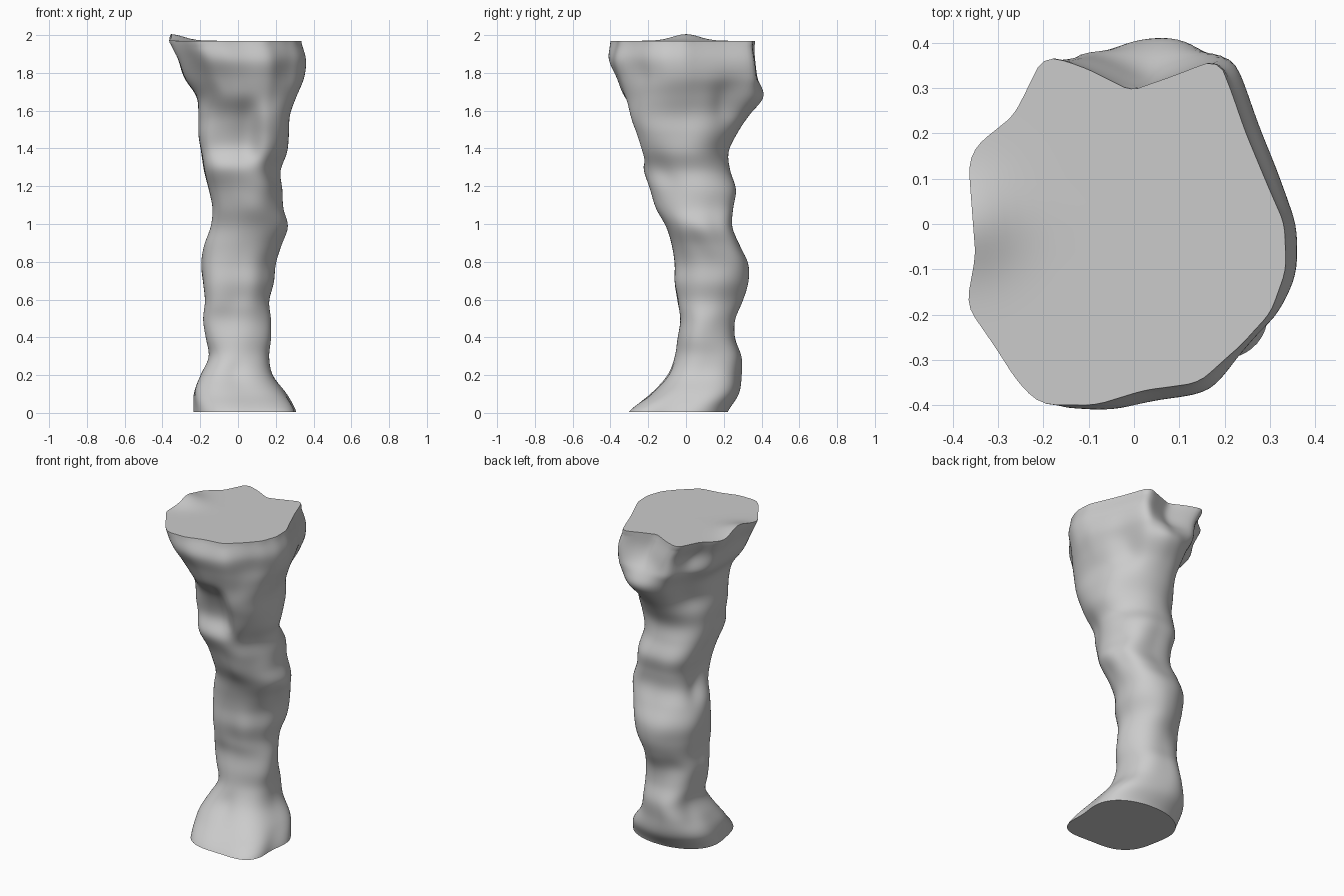
import bpy, bmesh
from math import sin, cos, pi, hypot, exp, radians

if "Cube" in bpy.data.objects:
    bpy.data.objects.remove(bpy.data.objects["Cube"])

N, LEVELS, TOP = 128, 150, 1.97

# Silhouette widths every 0.1 in height (last one is the top rim)
LEFT = [-.235, -.235, -.20, -.155, -.17, -.185, -.175, -.185, -.195, -.18, -.145,
        -.135, -.155, -.18, -.195, -.21, -.21, -.22, -.285, -.32, -.365]
RIGHT = [.31, .26, .185, .165, .175, .175, .165, .19, .20, .23, .265,
         .24, .235, .225, .26, .27, .275, .31, .35, .36, .335]
FRONT = [-.305, -.19, -.10, -.06, -.045, -.03, -.045, -.06, -.06, -.075, -.105,
         -.16, -.19, -.225, -.26, -.29, -.325, -.335, -.367, -.41, -.40]
BACK = [.22, .28, .295, .295, .26, .26, .30, .33, .33, .285, .245,
        .25, .265, .235, .225, .27, .335, .412, .38, .37, .365]

# Outline of the flat top
RIM = [(-.34, -.07), (-.36, -.18), (-.30, -.27), (-.25, -.35), (-.2, -.40), (-.08, -.40),
       (.03, -.365), (.15, -.35), (.25, -.27), (.31, -.2), (.34, -.1), (.335, 0),
       (.30, .08), (.25, .2), (.215, .3), (.19, .36), (.1, .325), (0, .29),
       (-.1, .34), (-.19, .37), (-.26, .24), (-.34, .17), (-.355, .13)]

# Hollows (-) and swellings (+): angle, height, angular size, height size, amount
LUMPS = [(-95, .20, 22, .08, -.03), (-110, 1.08, 30, .08, -.02), (-138, .85, 24, .35, .03),
         (-60, 1.20, 25, .08, .02), (-80, .60, 30, .07, -.015), (-35, 1.30, 20, .12, -.015),
         (88, 1.69, 26, .09, .08), (135, 1.85, 16, .09, -.03), (140, 1.55, 22, .08, -.025),
         (168, .97, 22, .10, -.03), (120, .52, 25, .07, -.02), (45, 1.65, 20, .12, -.05),
         (30, .95, 18, .15, -.02), (150, .22, 18, .07, -.02), (-120, 1.80, 28, .12, -.03),
         (-20, .90, 18, .10, -.015), (-45, .02, 22, .10, .05), (-45, .75, 24, .22, -.035),
         (-45, 1.83, 20, .12, -.035), (-145, .13, 22, .10, .025)]


def sample(table, z):
    t = min(max(z / TOP * 20, 0), 19.9999)
    i = int(t)
    f = t - i
    a, b, c, d = (table[min(max(i + k, 0), 20)] for k in (-1, 0, 1, 2))
    return b + .5 * f * (c - a + f * (2*a - 5*b + 4*c - d + f * (3*(b - c) + d - a)))


def rim_radius(a):
    for (x1, y1), (x2, y2) in zip(RIM, RIM[1:] + RIM[:1]):
        c1 = cos(a) * y1 - sin(a) * x1
        c2 = cos(a) * y2 - sin(a) * x2
        if c1 <= 0 <= c2 and x1 * cos(a) + y1 * sin(a) > 0:
            t = -c1 / (c2 - c1)
            return hypot(x1 + t * (x2 - x1), y1 + t * (y2 - y1))
    return .35


ANGLES = [2 * pi * k / N for k in range(N)]
rim = [rim_radius(a) for a in ANGLES]
rim = [sum(rim[(k + j) % N] for j in (-1, 0, 1)) / 3 for k in range(N)]


def top_lift(x, y, z):
    fade = max(0, (z - 1.75) / (TOP - 1.75))
    return fade * .035 * exp(-((x + .36) / .10) ** 2 - (y / .10) ** 2)


def ring(z):
    w = min(max((z - 1.5) / .46, 0), 1)
    w = w * w * (3 - 2 * w)
    pts = []
    for k, a in enumerate(ANGLES):
        # rounded-square section, turning into the rim outline higher up
        r = .24 * (abs(cos(a)) ** 2.4 + abs(sin(a)) ** 2.4) ** (-1 / 2.4)
        r *= 1 + .03 * sin(3 * a + 6 * z) + .015 * sin(5 * a - 9 * z)
        r = r * (1 - w) + rim[k] * w
        for ang, h, sa, sz, amount in LUMPS:
            da = (a - radians(ang) + pi) % (2 * pi) - pi
            r += amount * exp(-(da / radians(sa)) ** 2 - ((z - h) / sz) ** 2)
        pts.append((r * cos(a), r * sin(a)))
    # fit the section to the silhouettes
    xs, ys = zip(*pts)
    x0, x1, y0, y1 = (sample(t, z) for t in (LEFT, RIGHT, FRONT, BACK))
    sx, sy = (x1 - x0) / (max(xs) - min(xs)), (y1 - y0) / (max(ys) - min(ys))
    out = []
    for x, y in pts:
        x, y = x0 + (x - min(xs)) * sx, y0 + (y - min(ys)) * sy
        # large scoop in the upper front, open towards the left
        side = (x + .02) / (.13 if x > -.02 else .17)
        scoop = exp(-side ** 4 - ((z - 1.49) / .15) ** 4)
        if y < 0:
            y += scoop * min(.085, -y * .5)
        out.append((x, y, z + top_lift(x, y, z)))
    return out


bm = bmesh.new()


def bridge(a, b):
    for k in range(N):
        j = (k + 1) % N
        bm.faces.new((a[k], a[j], b[j], b[k]))


# Column wall
rings = [[bm.verts.new(p) for p in ring(.005 + (TOP - .005) * i / LEVELS)]
         for i in range(LEVELS + 1)]
for a, b in zip(rings, rings[1:]):
    bridge(a, b)

# Top face in shrinking rings, so the raised left edge blends in
last = rings[-1]
edge = [v.co.copy() for v in last]
for s in (.98, .93, .87, .8, .72, .62, .5, .3):
    loop = [bm.verts.new((c.x * s, c.y * s, TOP + top_lift(c.x * s, c.y * s, TOP)))
            for c in edge]
    bridge(last, loop)
    last = loop
bm.faces.new(last)

# Flat underside
bm.faces.new(rings[0][::-1])
bmesh.ops.recalc_face_normals(bm, faces=bm.faces[:])

# Soften the wall a little, leaving both flat ends alone
wall = [v for r in rings[2:-2] for v in r]
for _ in range(4):
    bmesh.ops.smooth_vert(bm, verts=wall, factor=.5, use_axis_x=True,
                          use_axis_y=True, use_axis_z=True)

mesh = bpy.data.meshes.new("rock_pillar")
bm.to_mesh(mesh)
bm.free()
pillar = bpy.data.objects.new("rock_pillar", mesh)
bpy.context.collection.objects.link(pillar)
bpy.context.view_layer.objects.active = pillar
pillar.select_set(True)
bpy.ops.object.shade_smooth_by_angle(angle=radians(40))
